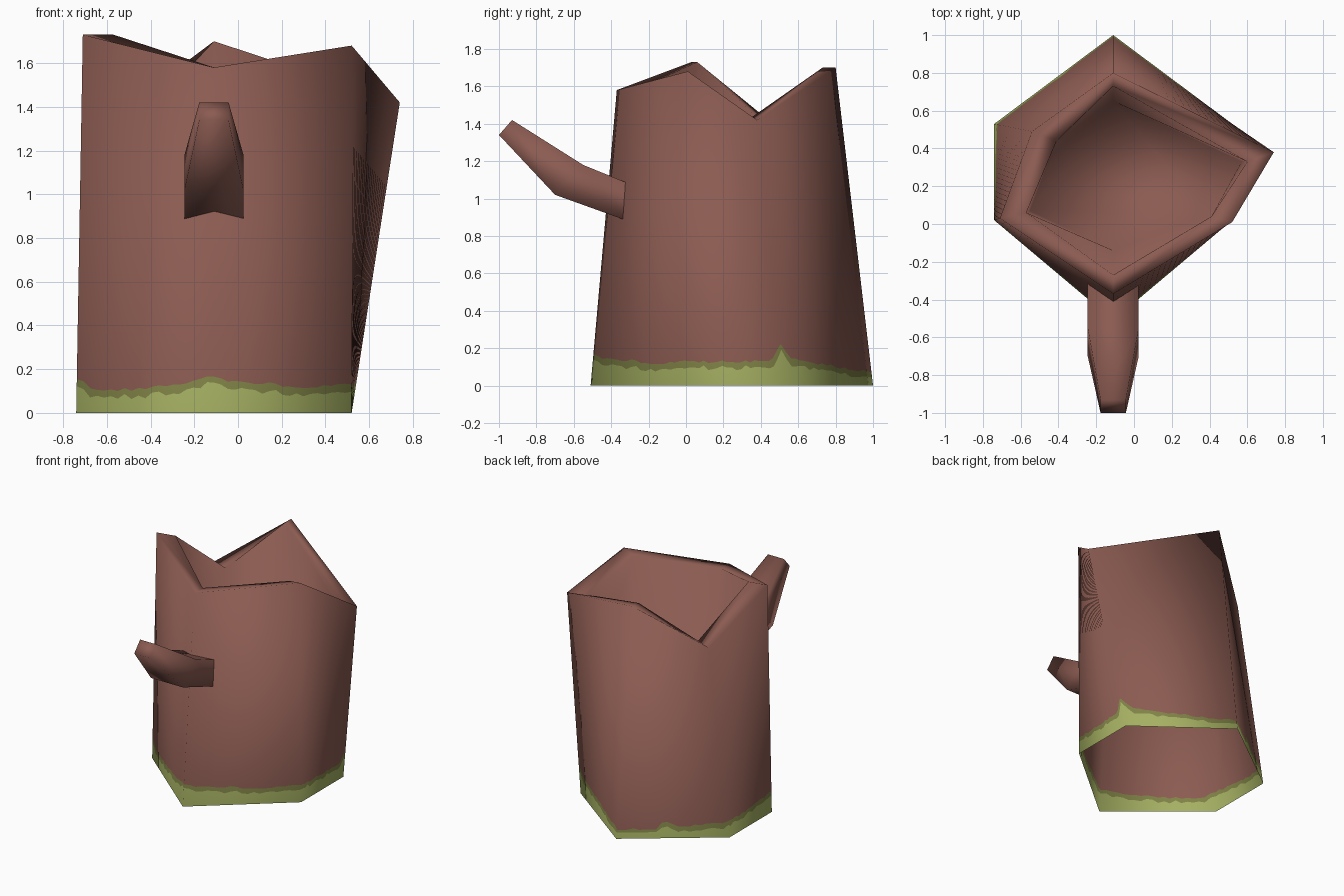
import bpy, bmesh, random
from mathutils import Vector

if "Cube" in bpy.data.objects:
    bpy.data.objects.remove(bpy.data.objects["Cube"])

random.seed(4)


def material(name, rgb):
    m = bpy.data.materials.new(name)
    m.diffuse_color = (*rgb, 1)
    m.use_nodes = True
    m.node_tree.nodes["Principled BSDF"].inputs["Base Color"].default_value = m.diffuse_color
    return m


BARK = material("brown_bark", (0.258, 0.105, 0.083))
MOSS = material("light_moss", (0.376, 0.434, 0.122))
MOSS_EDGE = material("dark_moss_edge", (0.215, 0.225, 0.062))


def make(name, verts, faces, mats):
    me = bpy.data.meshes.new(name)
    me.from_pydata([tuple(v) for v in verts], [], faces)
    for m in mats:
        me.materials.append(m)
    me.polygons.foreach_set("use_smooth", [True] * len(me.polygons))
    me.update()
    ob = bpy.data.objects.new(name, me)
    bpy.context.collection.objects.link(ob)
    return ob


def points(*ps):
    return [Vector(p) for p in ps]


# Six trunk corners, counter-clockwise from the front
BOTTOM = points((-.11, -.51, 0), (.52, .02, 0), (.52, .53, 0),
                (-.11, 1.0, 0), (-.74, .53, 0), (-.74, .02, 0))
TOP = points((-.11, -.37, 1.58), (.52, .01, 1.68), (.74, .38, 1.42),
             (-.11, .80, 1.70), (-.54, .49, 1.38), (-.71, .03, 1.73))
RIM = points((-.11, -.27, 1.58), (.41, .04, 1.655), (.60, .33, 1.42),
             (-.11, .73, 1.70), (-.41, .44, 1.38), (-.57, .06, 1.73))
FLOOR = points((-.11, -.14, .85), (.39, .05, .85), (.57, .33, .85),
               (-.11, .65, .85), (-.40, .43, .85), (-.55, .07, .85))

# Whole trunk as a plain low-poly shell, used only for its soft vertex normals
RINGS = BOTTOM + TOP + RIM + FLOOR


def ring_faces(first, last):
    return [(6 * k + i, 6 * k + (i + 1) % 6, 6 * k + 6 + (i + 1) % 6, 6 * k + 6 + i)
            for k in range(first, last) for i in range(6)]


bm = bmesh.new()
vs = [bm.verts.new(p) for p in RINGS]
for f in ring_faces(0, 3) + [tuple(range(18, 24))]:
    bm.faces.new([vs[i] for i in f])
bm.normal_update()
SOFT = [v.normal.copy() for v in vs]
bm.free()

# Moss height at (position round the trunk in sides, height)
MOSS_LINE = [(0, .17), (.15, .14), (.4, .135), (.6, .11), (1, .13), (1.5, .125), (1.9, .14),
             (2, .23), (2.07, .15), (2.5, .11), (3, .07), (3.35, .07), (3.42, .12), (3.55, .08),
             (4, .11), (4.5, .12), (5, .16), (5.15, .10), (5.5, .11), (5.8, .14), (6, .17)]


def moss_height(t):
    for (a, ha), (b, hb) in zip(MOSS_LINE, MOSS_LINE[1:]):
        if a <= t <= b:
            return ha + (hb - ha) * (t - a) / (b - a)


# Outer trunk wall: moss, moss edge and bark bands
COLS = 20
verts, normals, faces, bands = [], [], [], []
for i in range(6):
    j = (i + 1) % 6
    for c in range(COLS):
        u = c / COLS
        lo, hi = BOTTOM[i].lerp(BOTTOM[j], u), TOP[i].lerp(TOP[j], u)
        n_lo, n_hi = SOFT[i].lerp(SOFT[j], u), SOFT[6 + i].lerp(SOFT[6 + j], u)
        h2 = moss_height(i + u) + random.uniform(-.008, .008)
        h1 = max(.045, h2 - random.uniform(.025, .045))
        for z in (0, h1, h2, hi.z):
            verts.append(lo.lerp(hi, z / hi.z))
            normals.append(n_lo.lerp(n_hi, z / hi.z).normalized())
n = 6 * COLS
for c in range(n):
    d = (c + 1) % n
    for r in range(3):
        faces.append((4 * c + r, 4 * d + r, 4 * d + r + 1, 4 * c + r + 1))
        bands.append(r)
wall = make("trunk_wall", verts, faces, [MOSS, MOSS_EDGE, BARK])
wall.data.polygons.foreach_set("material_index", bands)
wall.data.normals_split_custom_set_from_vertices([tuple(v) for v in normals])

# Jagged rim, hollow inside and its floor
hollow = make("rim_and_hollow", RINGS[6:], ring_faces(0, 2) + [tuple(range(12, 18))], [BARK])
hollow.data.normals_split_custom_set_from_vertices([tuple(v) for v in SOFT[6:]])

# Branch stub: rectangles (half width, bottom y z, top y z) joined in a bent taper
SECTIONS = [(.135, (-.325, .885), (-.305, 1.08)),
            (.135, (-.70, 1.02), (-.55, 1.18)),
            (.067, (-1.0, 1.34), (-.93, 1.42))]
verts = []
for w, (yb, zb), (yt, zt) in SECTIONS:
    verts += [(-.11 - w, yb, zb), (-.11 + w, yb, zb), (-.11 + w, yt, zt), (-.11 - w, yt, zt)]
faces = [(4 * k + i, 4 * k + 4 + i, 4 * k + 4 + (i + 1) % 4, 4 * k + (i + 1) % 4)
         for k in range(2) for i in range(4)]
faces.append((8, 9, 10, 11))
branch = make("branch_stub", verts, faces, [BARK])
bm = bmesh.new()
bm.from_mesh(branch.data)
bmesh.ops.recalc_face_normals(bm, faces=bm.faces)
bm.to_mesh(branch.data)
bm.free()
